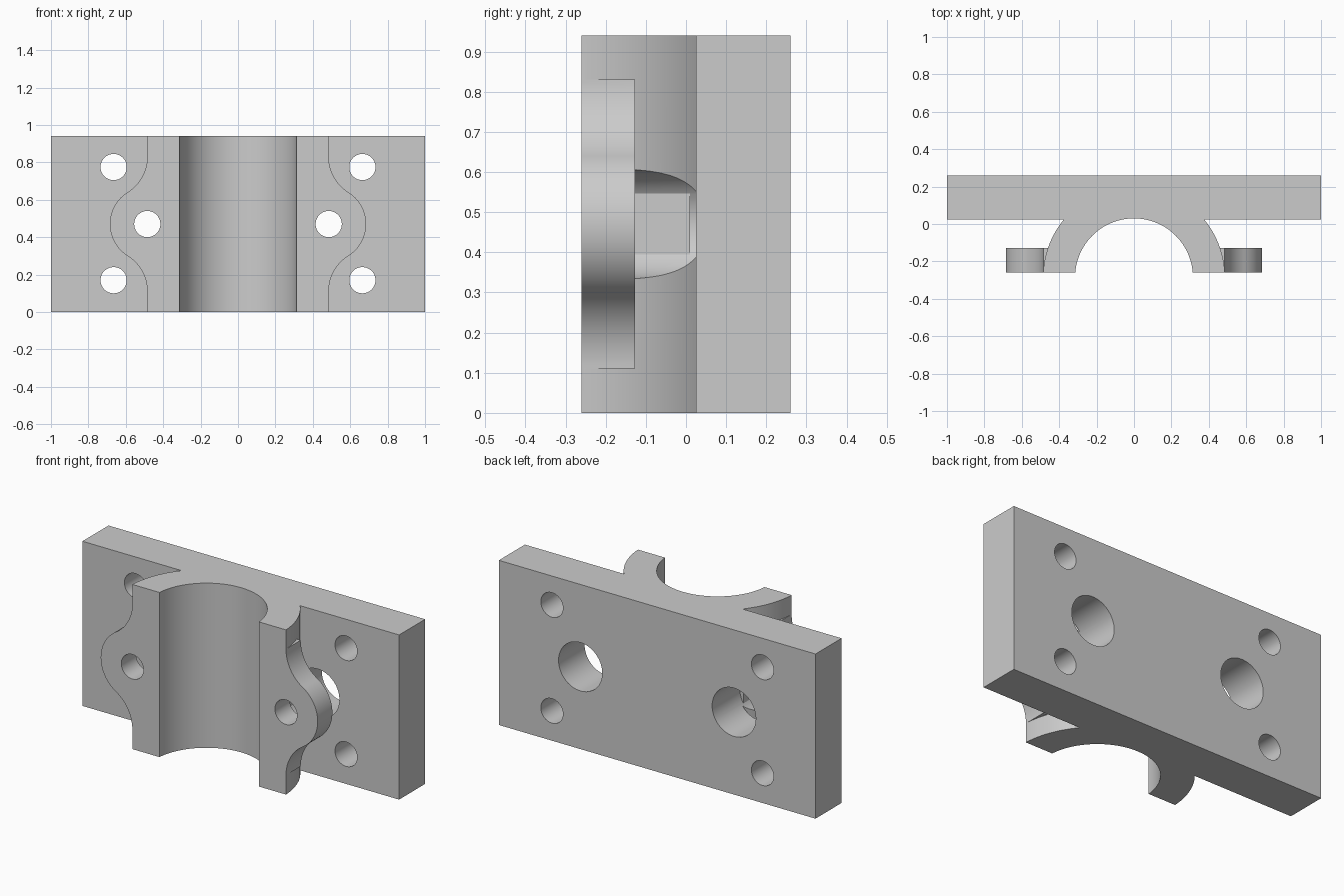
import bpy
import bmesh
from math import sin, cos, pi, asin, atan2, sqrt
from mathutils import Vector

cube = bpy.data.objects.get("Cube")
if cube:
    bpy.data.objects.remove(cube, do_unlink=True)

gray = bpy.data.materials.new("light gray")
gray.use_nodes = True
color = (0.6, 0.6, 0.6, 1)
gray.diffuse_color = color
gray.node_tree.nodes["Principled BSDF"].inputs["Base Color"].default_value = color

HEIGHT, FRONT, BACK, PLATE = 0.94, -0.26, 0.26, 0.025
EAR_BACK, EAR_X, MID = -0.127, 0.485, 0.47
AXIS_Y, BORE_R, OUTER_R = -0.285, 0.315, 0.486


def extrude(name, points, offset):
    """Solid made by sweeping a closed outline along offset."""
    bm = bmesh.new()
    face = bm.faces.new([bm.verts.new(p) for p in points])
    moved = bmesh.ops.extrude_face_region(bm, geom=[face])["geom"]
    bmesh.ops.translate(bm, vec=Vector(offset),
                        verts=[v for v in moved if isinstance(v, bmesh.types.BMVert)])
    bmesh.ops.recalc_face_normals(bm, faces=bm.faces)
    mesh = bpy.data.meshes.new(name)
    bm.to_mesh(mesh)
    bm.free()
    mesh.materials.append(gray)
    ob = bpy.data.objects.new(name, mesh)
    bpy.context.collection.objects.link(ob)
    return ob


def arc(cx, cy, r, start, end, steps):
    return [(cx + r * cos(start + (end - start) * i / steps),
             cy + r * sin(start + (end - start) * i / steps)) for i in range(steps + 1)]


def box(name, x0, x1, y0, y1, z0, z1):
    return extrude(name, [(x0, y0, z0), (x1, y0, z0), (x1, y1, z0), (x0, y1, z0)],
                   (0, 0, z1 - z0))


def hole(x, z, r, y0, y1):
    pts = arc(x, z, r, 0, 2 * pi, 64)[:-1]
    return extrude("hole_cutter", [(px, y0, pz) for px, pz in pts], (0, y1 - y0, 0))


def combine(target, tool, operation):
    mod = target.modifiers.new("combine", "BOOLEAN")
    mod.operation, mod.solver, mod.object = operation, "EXACT", tool
    tool.hide_render = True
    bpy.context.view_layer.objects.active = target
    bpy.ops.object.modifier_apply(modifier=mod.name)
    bpy.data.objects.remove(tool, do_unlink=True)


# Mounting plate
body = box("clamp_bracket", -1, 1, PLATE, BACK, 0, HEIGHT)

# Saddle with a round outside, rooted in the plate
low = asin((FRONT - AXIS_Y) / OUTER_R)
high = asin((0.1 - AXIS_Y) / OUTER_R)
side = arc(0, AXIS_Y, OUTER_R, low, high, 32)
outline = side + [(-x, y) for x, y in reversed(side)]
combine(body, extrude("saddle", [(x, y, 0) for x, y in outline], (0, 0, HEIGHT)), "UNION")

# Rounded ears that flow into the saddle through concave fillets
BOSS_R, FILLET_R = 0.2, 0.224
rise = sqrt((BOSS_R + FILLET_R) ** 2 - FILLET_R ** 2)
turn = atan2(rise, FILLET_R)
ear = arc(EAR_X + FILLET_R, MID - rise, FILLET_R, pi, pi - turn, 20)
ear += arc(EAR_X, MID, BOSS_R, -turn, turn, 40)[1:]
ear += arc(EAR_X + FILLET_R, MID + rise, FILLET_R, pi + turn, pi, 20)[1:]
ear += [(0.4, MID + rise), (0.4, MID - rise)]
for s in (-1, 1):
    combine(body, extrude("ear", [(s * x, FRONT, z) for x, z in ear],
                          (0, EAR_BACK - FRONT, 0)), "UNION")

# Half-round channel
channel = arc(0, AXIS_Y, BORE_R, 0, 2 * pi, 128)[:-1]
combine(body, extrude("channel_cutter", [(x, y, -0.1) for x, y in channel],
                      (0, 0, HEIGHT + 0.2)), "DIFFERENCE")

# Screw holes, with a wide access bore behind each ear
for s in (-1, 1):
    access = hole(s * EAR_X, MID, 0.138, EAR_BACK, 0.4)
    x0, x1 = sorted((s * 0.3, s * 0.37))
    combine(access, box("bore_flat", x0, x1, -0.2, 0.01, 0.395, 0.547), "DIFFERENCE")
    combine(body, access, "DIFFERENCE")
    combine(body, hole(s * EAR_X, MID, 0.07, -0.4, 0), "DIFFERENCE")
    for z in (0.17, 0.775):
        combine(body, hole(s * 0.665, z, 0.07, -0.1, 0.4), "DIFFERENCE")

# Smooth curved walls, crisp edges
bpy.ops.object.select_all(action="DESELECT")
body.select_set(True)
bpy.context.view_layer.objects.active = body
bpy.ops.object.shade_smooth_by_angle(angle=pi / 6)
